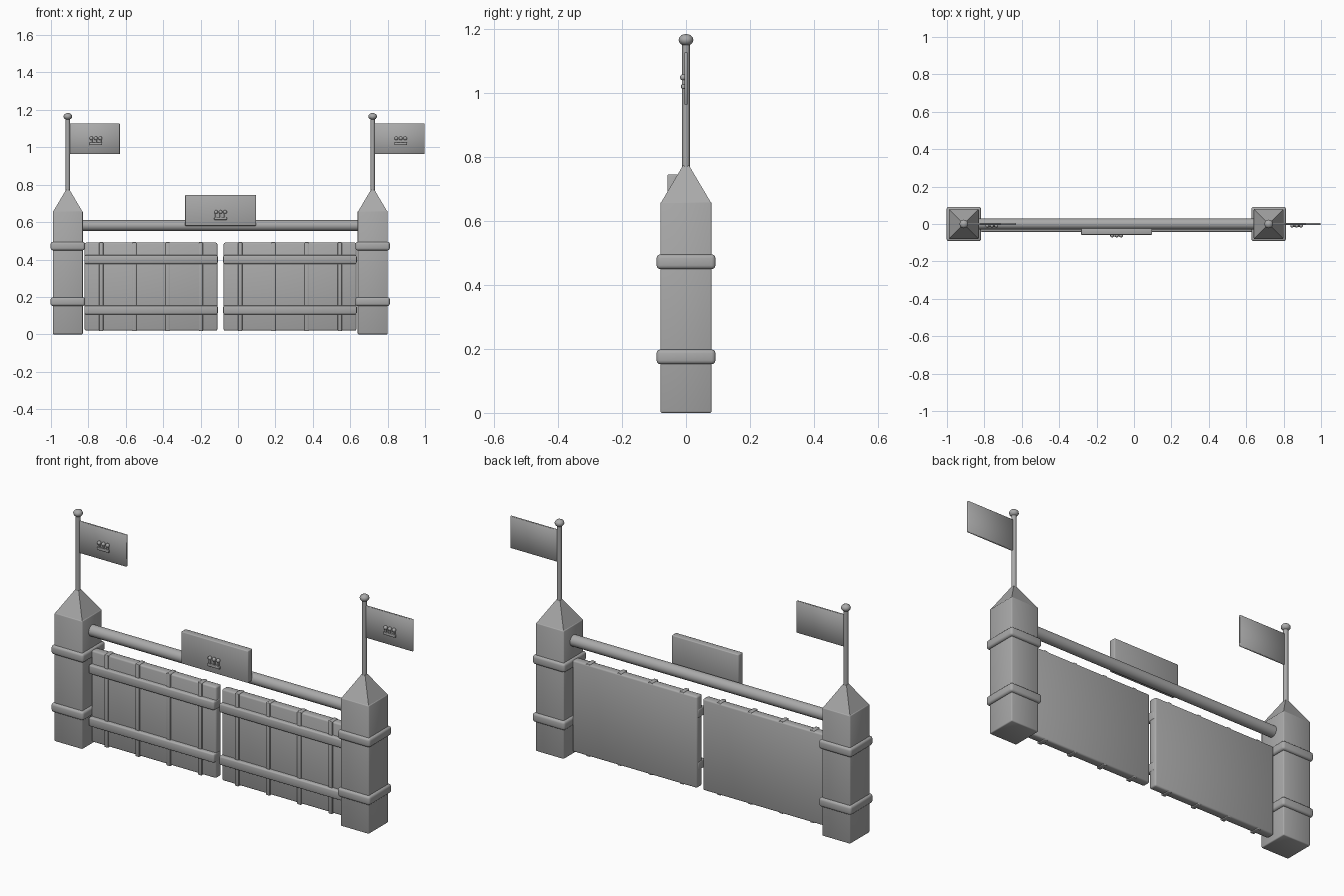
import bpy, math
from mathutils import Vector

old = bpy.data.objects.get("Cube")
if old:
    bpy.data.objects.remove(old, do_unlink=True)

stone = bpy.data.materials.new("plain_grey")
stone.use_nodes = True
stone.diffuse_color = (0.4, 0.4, 0.4, 1)
stone.node_tree.nodes["Principled BSDF"].inputs["Base Color"].default_value = (0.4, 0.4, 0.4, 1)


def finish(name, angle):
    ob = bpy.context.object
    ob.name = name
    ob.data.materials.append(stone)
    bpy.ops.object.shade_smooth_by_angle(angle=math.radians(angle))
    return ob


def box(name, lo, hi, bevel=0.004, segments=2):
    """Rounded block between two opposite corners."""
    lo, hi = Vector(lo), Vector(hi)
    bpy.ops.mesh.primitive_cube_add(size=1, location=(lo + hi) / 2)
    ob = bpy.context.object
    ob.scale = hi - lo
    bpy.ops.object.transform_apply(location=False, rotation=False, scale=True)
    mod = ob.modifiers.new("rounded_edges", 'BEVEL')
    mod.width, mod.segments = bevel, segments
    bpy.ops.object.modifier_apply(modifier=mod.name)
    return finish(name, 50)


def rod(name, radius, length, centre, sides=12, axis='z'):
    turn = (0, math.pi / 2, 0) if axis == 'x' else (0, 0, 0)
    bpy.ops.mesh.primitive_cylinder_add(vertices=sides, radius=radius, depth=length,
                                        location=centre, rotation=turn)
    return finish(name, 40)


def ball(name, radius, centre, flat=1.0):
    bpy.ops.mesh.primitive_uv_sphere_add(segments=12, ring_count=8, radius=radius, location=centre)
    bpy.context.object.scale.z = flat
    return finish(name, 60)


def crown(name, x, y, z, h):
    """Small relief: a base bar, three prongs and three beads."""
    box(name + "_bar", (x - 0.034, y - 0.010, z), (x + 0.034, y + 0.002, z + 0.014), 0.003)
    for i in (-1, 0, 1):
        px = x + i * 0.024
        box(name + "_prong", (px - 0.005, y - 0.008, z + 0.010),
            (px + 0.005, y + 0.002, z + h - 0.012), 0.002)
        ball(name + "_bead", 0.010, (px, y - 0.004, z + h - 0.010))


# Gate posts with bands, pointed caps, poles and flags
for side, x in (("right", -0.91), ("left", 0.72)):
    box(side + "_post", (x - 0.08, -0.08, 0), (x + 0.08, 0.08, 0.66), 0.005)
    for z in (0.175, 0.472):
        box(side + "_post_band", (x - 0.092, -0.092, z - 0.023), (x + 0.092, 0.092, z + 0.023), 0.012, 3)
    bpy.ops.mesh.primitive_cone_add(vertices=4, radius1=0.078 * math.sqrt(2), radius2=0.014,
                                    depth=0.115, location=(x, 0, 0.7145),
                                    rotation=(0, 0, math.pi / 4))
    finish(side + "_post_cap", 30)
    rod(side + "_flag_pole", 0.012, 0.40, (x, 0, 0.96))
    ball(side + "_pole_knob", 0.023, (x, 0, 1.165), 0.8)
    box(side + "_flag", (x + 0.008, -0.005, 0.963), (x + 0.278, 0.005, 1.127), 0.002, 1)
    crown(side + "_flag_crown", x + 0.15, -0.005, 1.012, 0.046)

# Top rail and hanging sign
rod("top_rail", 0.029, 1.50, (-0.095, 0, 0.582), 16, 'x')
box("sign_board", (-0.283, -0.058, 0.58), (0.097, -0.022, 0.745), 0.004)
crown("sign_crown", -0.093, -0.058, 0.612, 0.052)

# Two gate leaves, each with upright strips and cross battens
for side, x0 in (("right", -0.82), ("left", -0.077)):
    width = 0.71
    box(side + "_leaf", (x0, -0.022, 0.02), (x0 + width, 0.022, 0.49), 0.008)
    for i in range(4):
        x = x0 + width * (i + 0.5) / 4
        box(side + "_leaf_strip", (x - 0.011, -0.029, 0.017), (x + 0.011, 0.020, 0.493), 0.003)
    for z in (0.13, 0.40):
        box(side + "_leaf_batten", (x0 - 0.002, -0.042, z - 0.023),
            (x0 + width + 0.002, 0.015, z + 0.023), 0.007)
